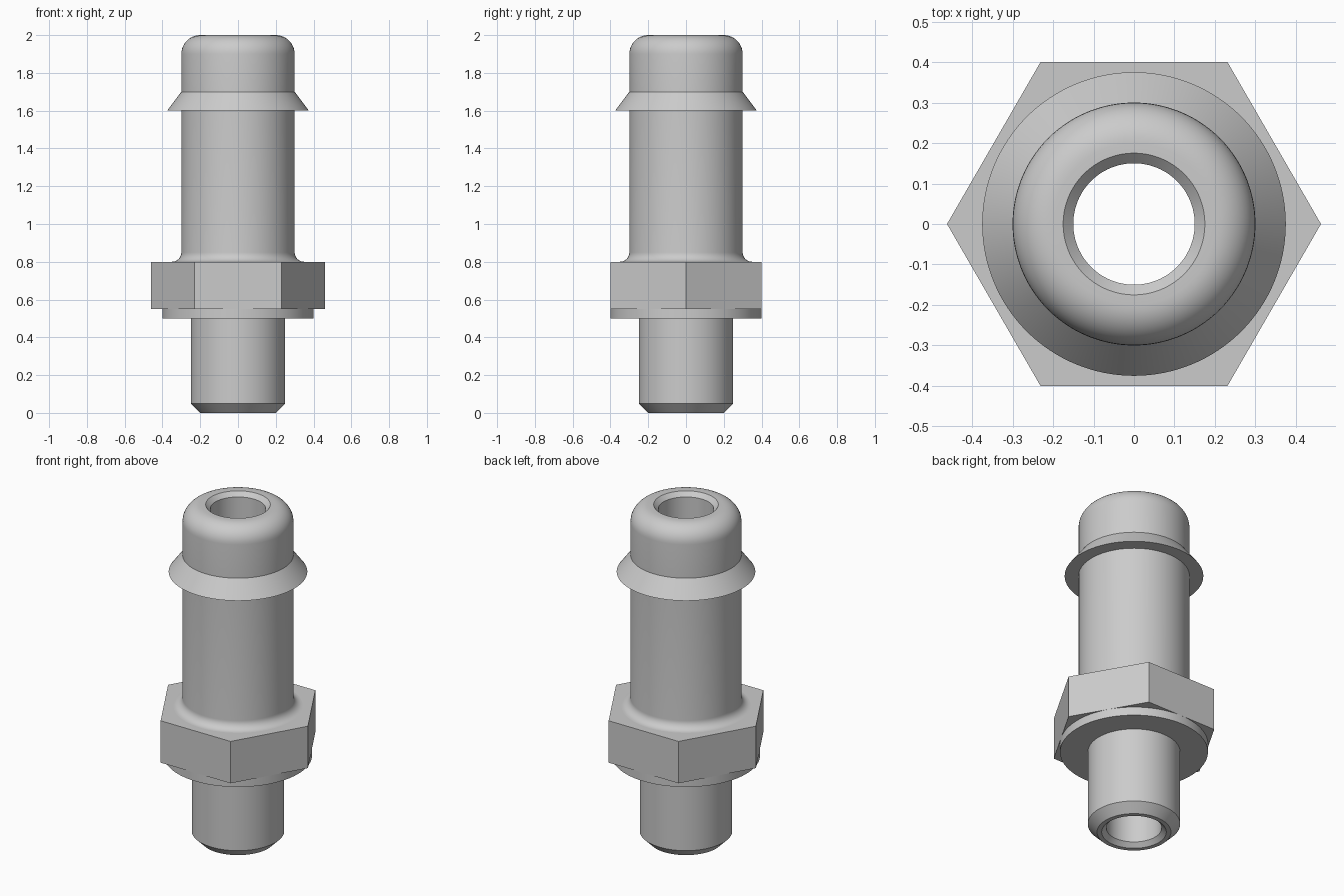
import bpy, bmesh, math

if "Cube" in bpy.data.objects:
    bpy.data.objects.remove(bpy.data.objects["Cube"])

metal = bpy.data.materials.new("light grey metal")
metal.diffuse_color = (0.6, 0.6, 0.6, 1)
metal.use_nodes = True
metal.node_tree.nodes["Principled BSDF"].inputs["Base Color"].default_value = metal.diffuse_color


def finish(name, bm):
    bmesh.ops.recalc_face_normals(bm, faces=bm.faces)
    me = bpy.data.meshes.new(name)
    bm.to_mesh(me)
    bm.free()
    ob = bpy.data.objects.new(name, me)
    bpy.context.collection.objects.link(ob)
    me.materials.append(metal)
    bpy.ops.object.select_all(action='DESELECT')
    ob.select_set(True)
    bpy.context.view_layer.objects.active = ob
    bpy.ops.object.shade_smooth_by_angle(angle=math.radians(25))
    return ob


def arc(cr, cz, r, a0, a1, n=10):
    return [(cr + r * math.cos(math.radians(a0 + (a1 - a0) * i / n)),
             cz + r * math.sin(math.radians(a0 + (a1 - a0) * i / n))) for i in range(n + 1)]


# Turned body: closed profile of (radius, height), bore included
profile = [(0.15, 0.025), (0.175, 0), (0.2, 0), (0.25, 0.05), (0.25, 0.5)]   # stem
profile += [(0.4, 0.5), (0.4, 0.55), (0.25, 0.55), (0.25, 0.8)]              # collar
profile += arc(0.35, 0.85, 0.05, 270, 180)                                   # root fillet
profile += [(0.3, 1.6), (0.375, 1.6), (0.3, 1.7)]                            # barb
profile += arc(0.2, 1.9, 0.1, 0, 90)                                         # rounded nose
profile += [(0.175, 2.0), (0.15, 1.975)]                                     # bore mouth

SEG = 128
bm = bmesh.new()
rings = [[bm.verts.new((r * math.cos(2 * math.pi * s / SEG), r * math.sin(2 * math.pi * s / SEG), z))
          for s in range(SEG)] for r, z in profile]
for a, b in zip(rings, rings[1:] + rings[:1]):
    for s in range(SEG):
        t = (s + 1) % SEG
        bm.faces.new((a[s], a[t], b[t], b[s]))
finish("hose_barb_body", bm)

# Hexagonal wrench section: ring whose inner wall is buried in the body
bm = bmesh.new()
outer = 0.4 / math.cos(math.pi / 6)
loops = [[bm.verts.new((r * math.cos(math.pi * s / 3), r * math.sin(math.pi * s / 3), z))
          for s in range(6)] for r, z in ((0.28, 0.55), (outer, 0.55), (outer, 0.8), (0.28, 0.8))]
for a, b in zip(loops, loops[1:] + loops[:1]):
    for s in range(6):
        t = (s + 1) % 6
        bm.faces.new((a[s], a[t], b[t], b[s]))
finish("hex_nut", bm)
